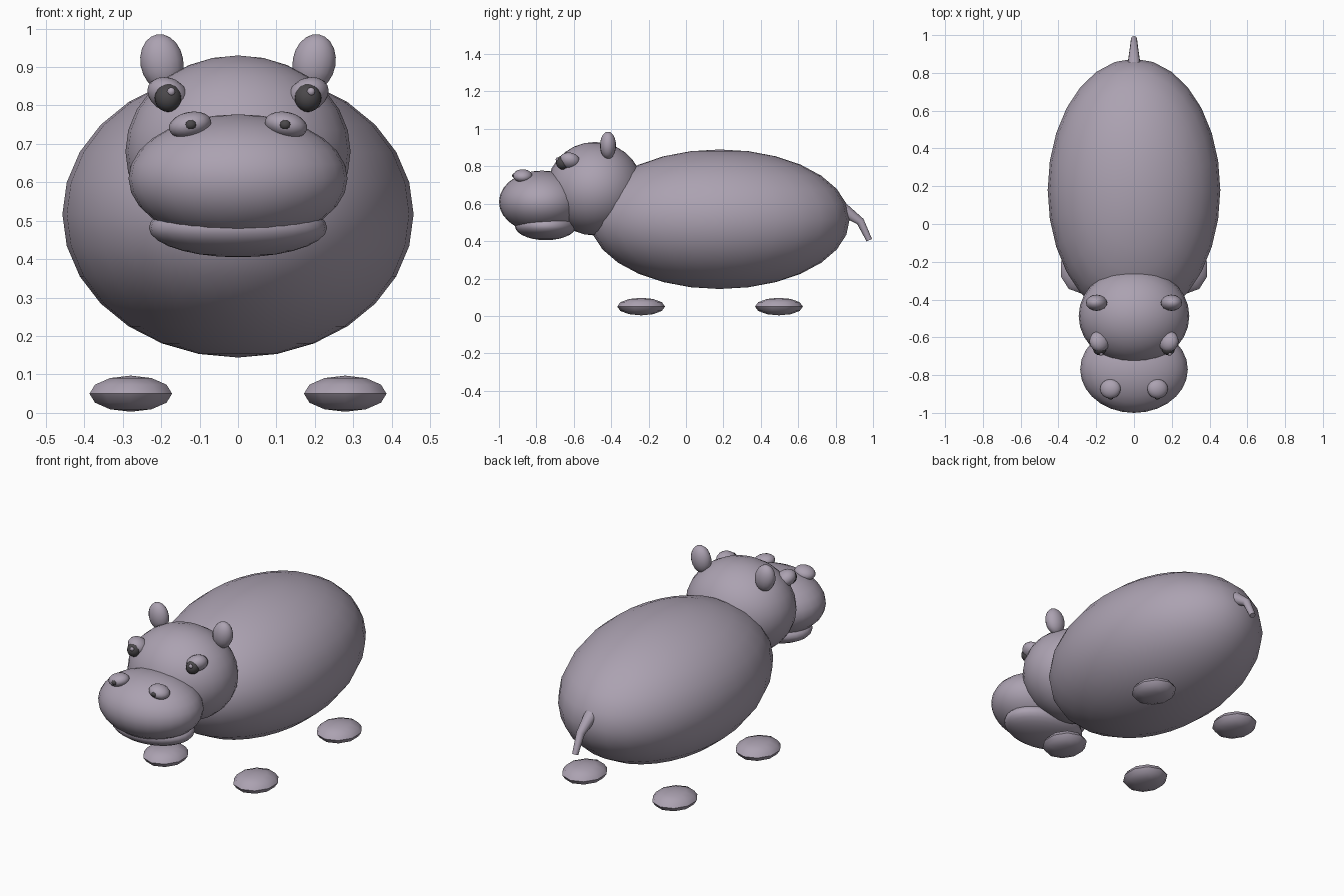
import bpy, bmesh
from math import radians, cos, sin, pi
from mathutils import Matrix, Vector, Euler

cube = bpy.data.objects.get("Cube")
if cube:
    bpy.data.objects.remove(cube)


def material(name, rgb):
    m = bpy.data.materials.new(name)
    m.use_nodes = True
    m.diffuse_color = (*rgb, 1)
    m.node_tree.nodes["Principled BSDF"].inputs["Base Color"].default_value = (*rgb, 1)
    return m


SKIN = material("mauve grey skin", (0.41, 0.36, 0.44))
DARK = material("dark grey", (0.07, 0.065, 0.07))


def finish(name, bm, mat):
    bmesh.ops.recalc_face_normals(bm, faces=bm.faces)
    mesh = bpy.data.meshes.new(name)
    bm.to_mesh(mesh)
    bm.free()
    mesh.materials.append(mat)
    ob = bpy.data.objects.new(name, mesh)
    bpy.context.collection.objects.link(ob)
    bpy.ops.object.select_all(action="DESELECT")
    ob.select_set(True)
    bpy.context.view_layer.objects.active = ob
    bpy.ops.object.shade_smooth_by_angle(angle=radians(50))
    return ob


def ellipsoid(name, centre, radii, mat=SKIN, tilt=(0, 0, 0), segments=28, rings=14):
    bm = bmesh.new()
    rot = Euler([radians(a) for a in tilt]).to_matrix().to_4x4()
    m = Matrix.Translation(centre) @ rot @ Matrix.Diagonal((*radii, 1))
    bmesh.ops.create_uvsphere(bm, u_segments=segments, v_segments=rings, radius=1, matrix=m)
    return finish(name, bm, mat)


def pair(name, centre, radii, mat=SKIN, tilt=(0, 0, 0), segments=16, rings=10):
    # mirrored left and right copies
    for side, s in (("left", 1), ("right", -1)):
        ellipsoid(side + "_" + name, (s * centre[0], *centre[1:]), radii, mat,
                  (tilt[0], s * tilt[1], s * tilt[2]), segments, rings)


# Body and head
ellipsoid("body", (0, 0.18, 0.517), (0.457, 0.695, 0.373))
ellipsoid("head", (0, -0.487, 0.68), (0.293, 0.257, 0.25))
ellipsoid("muzzle", (0, -0.77, 0.61), (0.285, 0.23, 0.167))
ellipsoid("lower_jaw", (0, -0.75, 0.482), (0.232, 0.165, 0.077))

# Ears, eyes and nostrils
pair("ear", (0.198, -0.417, 0.912), (0.056, 0.043, 0.074), tilt=(0, 10, 0))
pair("eye_socket", (0.183, -0.622, 0.829), (0.055, 0.057, 0.042), tilt=(-12, -25, 0))
pair("eyeball", (0.182, -0.66, 0.82), (0.035, 0.035, 0.037), DARK)
for side, s in (("left", 1), ("right", -1)):
    ellipsoid(side + "_eye_glint", (s * 0.182 + 0.008, -0.688, 0.836),
              (0.011, 0.009, 0.011), SKIN, segments=10, rings=6)
pair("nostril_bump", (0.125, -0.873, 0.749), (0.056, 0.052, 0.034), tilt=(0, 12, 0))
pair("nostril_hole", (0.123, -0.917, 0.75), (0.015, 0.013, 0.013), DARK, segments=10, rings=6)

# Feet
for end, y in (("front", -0.24), ("back", 0.497)):
    pair(end + "_foot", (0.279, y, 0.05), (0.113, 0.128, 0.047), segments=10, rings=6)

# Tail: tapered rings lofted along a bent path
bm = bmesh.new()
loops = []
for y, z, r, lean in ((0.83, 0.575, 0.037, 40), (0.932, 0.505, 0.022, 52), (0.98, 0.405, 0.016, 66)):
    along = Vector((0, cos(radians(lean)), -sin(radians(lean))))
    up = Vector((1, 0, 0)).cross(along)
    loops.append([bm.verts.new(Vector((r * cos(a), y, z)) + up * r * sin(a))
                  for a in (2 * pi * i / 12 for i in range(12))])
for a, b in zip(loops, loops[1:]):
    for i in range(12):
        j = (i + 1) % 12
        bm.faces.new((a[i], a[j], b[j], b[i]))
bm.faces.new(loops[0])
bm.faces.new(loops[-1])
finish("tail", bm, SKIN)
